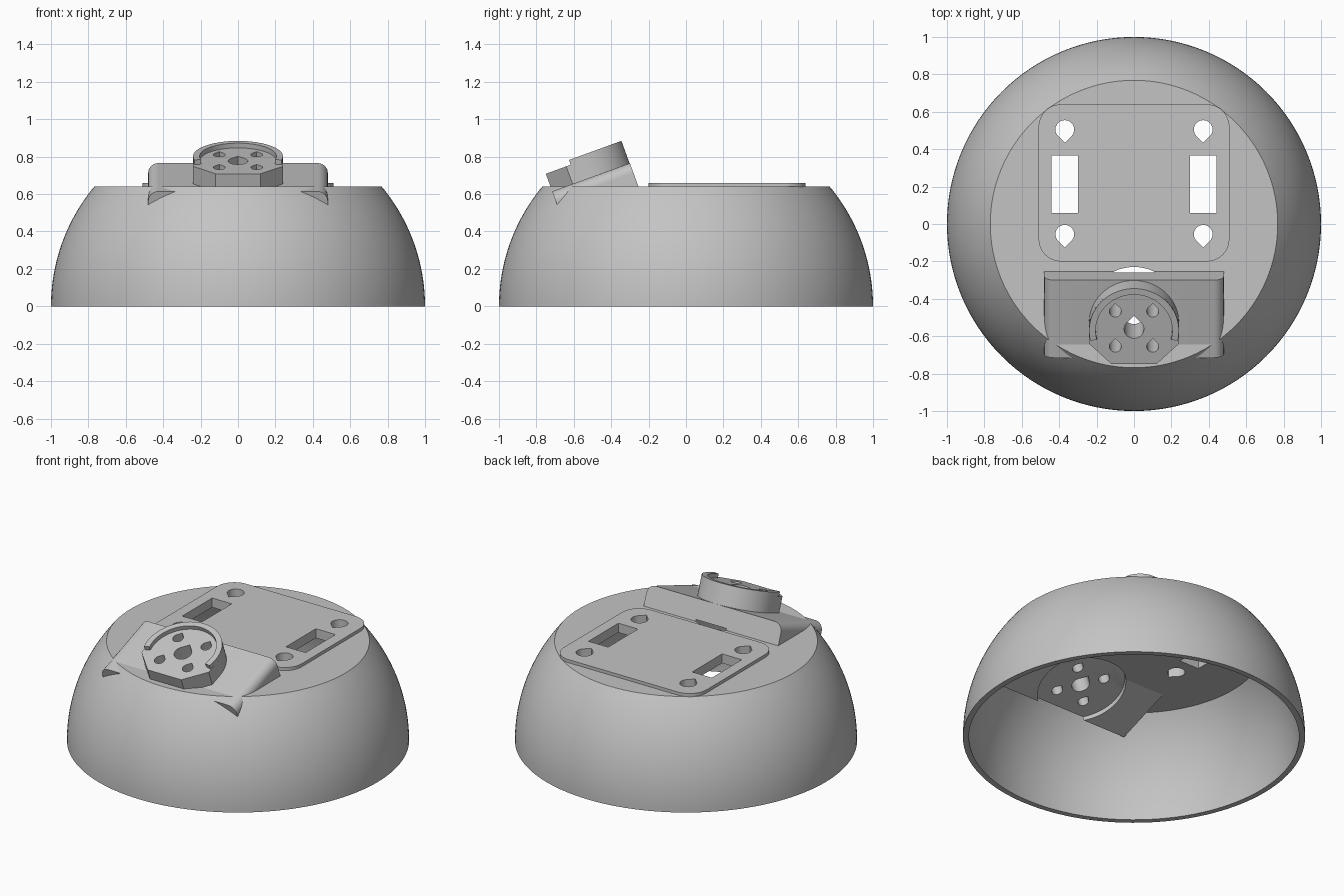
import bpy, bmesh, math
from mathutils import Matrix, Vector

if "Cube" in bpy.data.objects:
    bpy.data.objects.remove(bpy.data.objects["Cube"])

grey = bpy.data.materials.new("light grey plastic")
grey.diffuse_color = (0.55, 0.55, 0.55, 1)
grey.use_nodes = True
grey.node_tree.nodes["Principled BSDF"].inputs["Base Color"].default_value = grey.diffuse_color
FLAT = Matrix.Identity(4)
TILT = Matrix.Rotation(math.radians(20), 4, 'X')   # tilted frame of the bracket


def arc(cx, cy, r, a0, a1, n=24):
    return [(cx + r * math.cos(math.radians(a0 + (a1 - a0) * i / n)),
             cy + r * math.sin(math.radians(a0 + (a1 - a0) * i / n))) for i in range(n + 1)]


def teardrop(cx, cy, r, tip):
    # round hole with a pointed end at angle tip
    t = math.radians(tip)
    return arc(cx, cy, r, tip + 45, tip + 315, 28) + [
        (cx + 1.414 * r * math.cos(t), cy + 1.414 * r * math.sin(t))]


def rect(x0, x1, y0, y1):
    return [(x0, y0), (x1, y0), (x1, y1), (x0, y1)]


def finish(name, bm):
    bmesh.ops.recalc_face_normals(bm, faces=bm.faces)
    me = bpy.data.meshes.new(name)
    bm.to_mesh(me)
    bm.free()
    me.materials.append(grey)
    ob = bpy.data.objects.new(name, me)
    bpy.context.collection.objects.link(ob)
    return ob


def prisms(name, outlines, h0, h1, matrix=FLAT):
    bm = bmesh.new()
    for pts in outlines:
        face = bm.faces.new([bm.verts.new((x, y, h0)) for x, y in pts])
        ext = bmesh.ops.extrude_face_region(bm, geom=[face], use_keep_orig=True)
        for v in ext["geom"]:
            if isinstance(v, bmesh.types.BMVert):
                v.co.z = h1
    bmesh.ops.transform(bm, matrix=matrix, verts=bm.verts)
    return finish(name, bm)


# hollow dome with a flat top: closed half-profile spun round z
R, RI, TOP, CEIL = 1.0, 0.965, 0.64, 0.60
a_out = math.degrees(math.asin(TOP / R))
a_in = math.degrees(math.asin(CEIL / RI))
profile = [(0, TOP)] + arc(0, 0, R, a_out, 0, 20) + arc(0, 0, RI, 0, a_in, 20) + [(0, CEIL)]
bm = bmesh.new()
vs = [bm.verts.new((x, 0, z)) for x, z in profile]
es = [bm.edges.new(p) for p in zip(vs, vs[1:])]
bmesh.ops.spin(bm, geom=vs + es, cent=(0, 0, 0), axis=(0, 0, 1),
               angle=math.tau, steps=128, use_merge=True)
bmesh.ops.remove_doubles(bm, verts=bm.verts, dist=1e-4)
dome = finish("dome", bm)

# rounded mounting plate on the flat top
c = 0.12
plate = prisms("top_plate", [
    arc(0.51 - c, 0.64 - c, c, 0, 90, 12) + arc(-0.51 + c, 0.64 - c, c, 90, 180, 12)
    + arc(-0.51 + c, -0.2 + c, c, 180, 270, 12) + arc(0.51 - c, -0.2 + c, c, 270, 360, 12)],
    0.63, 0.66)

# tilted bracket, its upper side edges rounded
b = 0.055
bracket = prisms("bracket", [
    [(-0.48, 0.67), (0.48, 0.67)] + arc(0.48 - b, 0.822 - b, b, 0, 90, 10)
    + arc(-0.48 + b, 0.822 - b, b, 90, 180, 10)],
    0.02, 0.462, TILT @ Matrix.Rotation(math.radians(90), 4, 'X'))

# round mount with a chamfered front, and its raised rim
CU = -0.262
mount = prisms("mount_disc", [
    arc(0, CU, 0.24, 0, 180, 48)
    + [(-0.24, -0.346), (-0.12, -0.462), (0.12, -0.462), (0.24, -0.346)]],
    0.71, 0.922, TILT)
rim = prisms("mount_rim", [
    arc(0, CU, 0.24, -14, 194, 48) + arc(0, CU, 0.205, 194, -14, 48)],
    0.90, 0.949, TILT)

# cutters
plate_holes = prisms("plate_holes", [
    o for s in (-1, 1) for o in (
        teardrop(s * 0.37, 0.505, 0.05, 270),
        teardrop(s * 0.37, -0.055, 0.05, 270),
        rect(s * 0.37 - 0.07, s * 0.37 + 0.07, 0.06, 0.365))], 0.5, 0.8)
mount_holes = prisms("mount_holes", [teardrop(0, CU, 0.053, 90)] + [
    teardrop(sx * 0.1, CU + sy * 0.1, 0.032, 90) for sx in (-1, 1) for sy in (-1, 1)],
    0.42, 1.05, TILT)
cavity = prisms("mount_cavity", [arc(0, CU, 0.265, 0, 354, 59)], 0.45, 0.70, TILT)

cuts = {dome: (plate_holes, mount_holes, cavity), plate: (plate_holes,),
        bracket: (mount_holes, cavity), mount: (mount_holes,), rim: ()}
for ob, cutters in cuts.items():
    bpy.ops.object.select_all(action='DESELECT')
    ob.select_set(True)
    bpy.context.view_layer.objects.active = ob
    for cutter in cutters:
        m = ob.modifiers.new("cut", 'BOOLEAN')
        m.operation, m.solver, m.object = 'DIFFERENCE', 'EXACT', cutter
        bpy.ops.object.modifier_apply(modifier=m.name)
    bpy.ops.object.shade_smooth_by_angle(angle=math.radians(25))
for cutter in (plate_holes, mount_holes, cavity):
    bpy.data.objects.remove(cutter)
